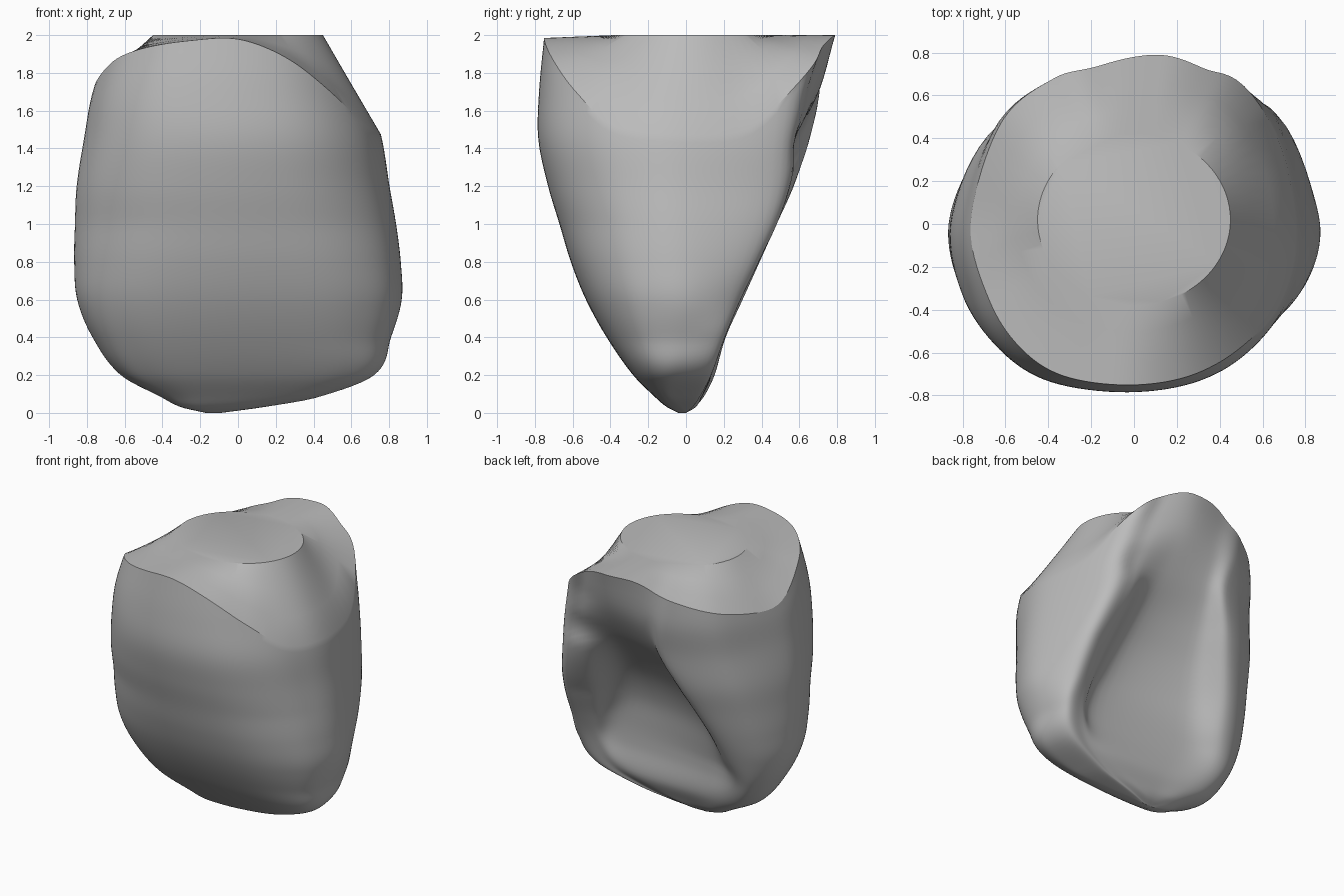
import bpy, bmesh, math

if "Cube" in bpy.data.objects:
    bpy.data.objects.remove(bpy.data.objects["Cube"])

# Height levels: z, left x, right x, front y, then back ridge right, groove and ridge left (x, y)
LEVELS = [
    (0.00, -.17, -.09, -.04, -.10, 0.0, -.13, 0.0, -.15, 0.0),
    (0.03, -.30, .13, -.10, .09, .03, -.06, .05, -.20, .04),
    (0.08, -.40, .41, -.16, .35, .06, .10, .08, -.28, .09),
    (0.20, -.62, .72, -.28, .66, .12, .30, .13, -.44, .15),
    (0.40, -.77, .81, -.42, .76, .19, .42, .12, -.58, .21),
    (0.60, -.85, .865, -.53, .76, .27, .41, .13, -.55, .30),
    (0.80, -.865, .86, -.61, .75, .36, .34, .16, -.50, .39),
    (1.00, -.86, .835, -.67, .72, .44, .29, .24, -.43, .48),
    (1.20, -.85, .80, -.73, .68, .49, .25, .37, -.36, .57),
    (1.45, -.81, .76, -.782, .65, .51, .20, .56, -.28, .65),
    (1.70, -.765, .69, -.778, .59, .55, .15, .70, -.33, .69),
    (2.00, -.66, .60, -.75, .48, .66, .10, .79, -.40, .67),
]
# Rim height by direction in degrees
RIM = [(0, 1.47), (27, 1.5), (41, 1.67), (57, 1.88), (74, 1.99), (92, 2), (100, 1.98),
       (110, 1.92), (140, 1.79), (158, 1.73), (178, 1.70), (200, 1.81), (212, 1.87),
       (230, 1.93), (250, 1.97), (270, 1.98), (290, 1.88), (310, 1.70), (330, 1.52), (360, 1.47)]


def hermite(a, b, ma, mb, t):
    return ((2*t**3 - 3*t*t + 1)*a + (t**3 - 2*t*t + t)*ma
            + (3*t*t - 2*t**3)*b + (t**3 - t*t)*mb)


def table(rows, x, col):
    """Smooth lookup of one column, using the first column as key."""
    i = 0
    while i < len(rows) - 2 and x > rows[i + 1][0]:
        i += 1
    h = rows[i + 1][0] - rows[i][0]

    def slope(k):
        a, b = rows[max(k - 1, 0)], rows[min(k + 1, len(rows) - 1)]
        return (b[col] - a[col]) / (b[0] - a[0])
    t = min(max((x - rows[i][0]) / h, 0), 1)
    return hermite(rows[i][col], rows[i + 1][col], slope(i)*h, slope(i + 1)*h, t)


def section(z):
    """Control points of the horizontal outline at height z."""
    xl, xr, yf, rx, ry, gx, gy, lx, ly = [table(LEVELS, z, c) for c in range(1, 10)]
    f = min(max(.12 + (gy - ry)*5, .12), .65)   # broad right ridge, convex near the top
    crest = .07 * max(0, 1 - abs(z - 1.3)/.45)
    pts = [(xr, 0.0), (rx, ry), (rx*.55 + gx*.45, ry + (gy - ry)*f + crest), (gx, gy),
           (gx*.27 + lx*.73, gy*.7 + ly*.3), (lx, ly),
           (lx + (xl - lx)*.68, ly*.70), (xl, 0.0)]
    w = min(max((gy - ly + .12)/.15, 0), 1)     # groove fades into a convex back
    px, py = pts[4]
    pts[4] = (px*(1 - w) + (gx*.45 + lx*.55)*w, py*(1 - w) + (gy*.6 + ly*.4)*w)
    low = -.09 * min(z/.1, 1) * max(0, 1 - z/.55)   # lower right corner sits forward
    pts[0] = (xr, low)
    mx = (xl + xr) / 2
    for k in range(1, 8):                       # rounded front half
        a = math.pi + math.pi*k/8
        c, s = math.cos(a), math.sin(a)
        e = .70 + .18*min(z, 1) - (.09*min(z/1.6, 1) if c < 0 else 0)
        x = mx + (xr - mx)*math.copysign(abs(c)**e, c)
        pts.append((x, -abs(yf)*abs(s)**e + low*max(c, 0)**3*.6))
    return pts


def on_loop(pts, u):
    """Point on the closed smooth curve through pts, u counted in points."""
    n, i = len(pts), int(u)
    p = [pts[(i + k) % n] for k in (-1, 0, 1, 2)]
    return tuple(hermite(p[1][d], p[2][d], (p[2][d] - p[0][d])/2, (p[3][d] - p[1][d])/2, u - i)
                 for d in (0, 1))


SUB, ROWS = 8, 56
N = 15 * SUB
bm = bmesh.new()
rings = []

# Rim height along the outline, settled on the outline's own direction
rim = [1.75] * N
for _ in range(4):
    for j in range(N):
        x, y = on_loop(section(rim[j]), j / SUB)
        z = min(2, table(RIM, math.degrees(math.atan2(y, x)) % 360, 1))
        rim[j] = (rim[j] + z) / 2 if _ < 3 else z
for _ in range(2):
    rim = [(rim[j - 1] + 2*rim[j] + rim[(j + 1) % N]) / 4 for j in range(N)]

# Outer wall, from the thin lower edge up to the rim
for r in range(ROWS + 1):
    t = (r / ROWS) ** 1.6
    ring = []
    for j in range(N):
        z = t * rim[j]
        x, y = on_loop(section(z), j / SUB)
        ring.append(bm.verts.new((x, y, z)))
    rings.append(ring)

# Sloping shoulder up to the flat top
edge = rings[-1]
for k in (.33, .67, 1):
    ring = []
    for v in edge:
        a = math.atan2(v.co.y - .02, v.co.x)
        px, py = .45*math.cos(a), .02 + .40*math.sin(a)
        ring.append(bm.verts.new((v.co.x + (px - v.co.x)*k, v.co.y + (py - v.co.y)*k,
                                  v.co.z + (2 - v.co.z)*k)))
    rings.append(ring)

for a, b in zip(rings, rings[1:]):
    for j in range(N):
        k = (j + 1) % N
        bm.faces.new((a[j], a[k], b[k], b[j]))
bm.faces.new(rings[-1])
bm.faces.new(rings[0][::-1])
bmesh.ops.recalc_face_normals(bm, faces=bm.faces)

mesh = bpy.data.meshes.new("tooth_crown")
bm.to_mesh(mesh)
bm.free()
crown = bpy.data.objects.new("tooth_crown", mesh)
bpy.context.collection.objects.link(crown)

grey = bpy.data.materials.new("plain grey")
grey.diffuse_color = (.5, .5, .5, 1)
grey.use_nodes = True
grey.node_tree.nodes["Principled BSDF"].inputs["Base Color"].default_value = grey.diffuse_color
mesh.materials.append(grey)

bpy.context.view_layer.objects.active = crown
crown.select_set(True)
bpy.ops.object.shade_smooth_by_angle(angle=math.radians(32))
